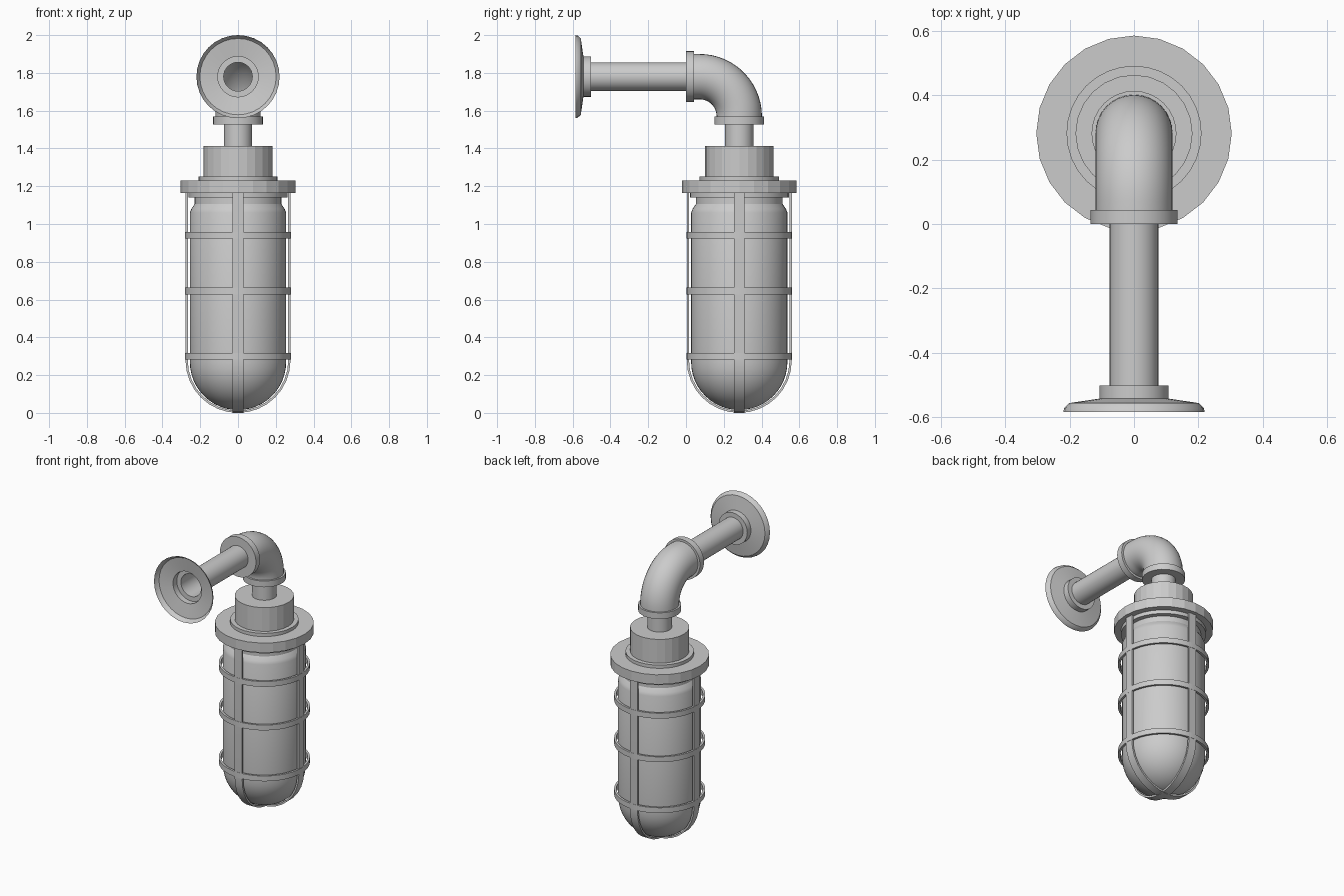
import bpy, bmesh, math
from mathutils import Vector

if "Cube" in bpy.data.objects:
    bpy.data.objects.remove(bpy.data.objects["Cube"])

AX = 0.282     # y of the lamp axis
ARM = 1.78     # z of the wall arm


def make(name, bm, smooth=True):
    bmesh.ops.remove_doubles(bm, verts=bm.verts, dist=1e-5)
    me = bpy.data.meshes.new(name)
    bm.to_mesh(me)
    bm.free()
    ob = bpy.data.objects.new(name, me)
    bpy.context.collection.objects.link(ob)
    if smooth:
        bpy.ops.object.select_all(action='DESELECT')
        ob.select_set(True)
        bpy.context.view_layer.objects.active = ob
        bpy.ops.object.shade_smooth_by_angle(angle=math.radians(30))
    return ob


def skin(bm, rings, closed=False):
    """Bridge consecutive loops of points with quads."""
    vs = [[bm.verts.new(p) for p in r] for r in rings]
    n = len(vs[0])
    pairs = list(zip(vs, vs[1:])) + ([(vs[-1], vs[0])] if closed else [])
    for a, b in pairs:
        for i in range(n):
            k = (i + 1) % n
            bm.faces.new((a[i], a[k], b[k], b[i]))


def lathe(name, profile, along='z', segs=32, smooth=True, closed=False):
    """Revolve (radius, position) pairs about the lamp axis or the wall arm."""
    rings = []
    for r, h in profile:
        ring = []
        for i in range(segs):
            a = 2 * math.pi * i / segs
            x, y = r * math.cos(a), r * math.sin(a)
            ring.append((x, AX + y, h) if along == 'z' else (x, h, ARM - y))
        rings.append(ring)
    bm = bmesh.new()
    skin(bm, rings, closed)
    bmesh.ops.dissolve_degenerate(bm, dist=1e-6, edges=bm.edges)
    return make(name, bm, smooth)


# Wall plate, its hub and the open pipe
lathe("wall_plate", [(0.22, -0.585), (0.217, -0.573), (0.202, -0.557), (0.107, -0.543),
                     (0.107, -0.503), (0.076, -0.503)], 'y')
lathe("arm_pipe", [(0.076, -0.503), (0.076, 0.02)], 'y')

# Elbow with a collar at each end
lathe("elbow_front_collar", [(0.076, 0.0), (0.135, 0.0), (0.135, 0.043), (0.118, 0.043)], 'y')
lathe("elbow_lower_collar", [(0.074, 1.528), (0.132, 1.528), (0.132, 1.57), (0.118, 1.57)])
bm = bmesh.new()
R, r, rings = 0.21, 0.12, []
centre = Vector((0, AX - R, ARM - R))
for s in range(-1, 17):
    t = math.pi / 2 * min(max(s, 0), 15) / 15
    out = Vector((0, math.sin(t), math.cos(t)))
    c = centre + out * R
    if s == -1:
        c.y = 0.03
    if s == 16:
        c.z = 1.55
    rings.append([c + out * r * math.cos(a) + Vector((r * math.sin(a), 0, 0))
                  for a in (2 * math.pi * i / 32 for i in range(32))])
skin(bm, rings)
make("elbow", bm)

# Stem and stepped cap
lathe("stem", [(0.075, 1.40), (0.075, 1.54)])
lathe("cap", [(0, 1.24), (0.182, 1.24), (0.182, 1.413), (0, 1.413)], segs=24, smooth=False)
lathe("cap_step", [(0, 1.22), (0.21, 1.22), (0.21, 1.252), (0, 1.252)])
lathe("flange", [(0, 1.165), (0.304, 1.165), (0.304, 1.23), (0, 1.23)], segs=24, smooth=False)
lathe("flange_underside", [(0, 1.14), (0.262, 1.14), (0.262, 1.17), (0, 1.17)])

# Glass jar with a round bottom
G, GZ = 0.255, 0.27
dome = [(G * math.sin(t), GZ - G * math.cos(t))
        for t in (math.pi / 2 * i / 12 for i in range(13))]
lathe("glass", dome + [(G, 1.06), (0.247, 1.08), (0.23, 1.105), (0.23, 1.15)], segs=48)

# Cage hoops
for i, z in enumerate((0.30, 0.645, 0.94)):
    lathe(f"cage_hoop_{i + 1}", [(0.266, z - 0.018), (0.28, z - 0.018),
                                 (0.28, z + 0.018), (0.266, z + 0.018)], segs=40, closed=True)

# Two crossing U-shaped cage straps
W = 0.028
path = [(-1, 0, 1.17)] + [(-math.cos(t), -math.sin(t), 0.278)
                          for t in (math.pi * i / 16 for i in range(17))] + [(1, 0, 1.17)]
for name, cross in (("cage_strap_side", False), ("cage_strap_front", True)):
    bm = bmesh.new()
    rings = []
    for u, v, z in path:
        loop = []
        for rad, w in ((0.278, -W), (0.278, W), (0.266, W), (0.266, -W)):
            p = (u * rad, w, z + v * rad)
            loop.append((-p[1], AX + p[0], p[2]) if cross else (p[0], AX + p[1], p[2]))
        rings.append(loop)
    skin(bm, rings)
    bmesh.ops.holes_fill(bm, edges=bm.edges)
    bmesh.ops.recalc_face_normals(bm, faces=bm.faces)
    make(name, bm)
